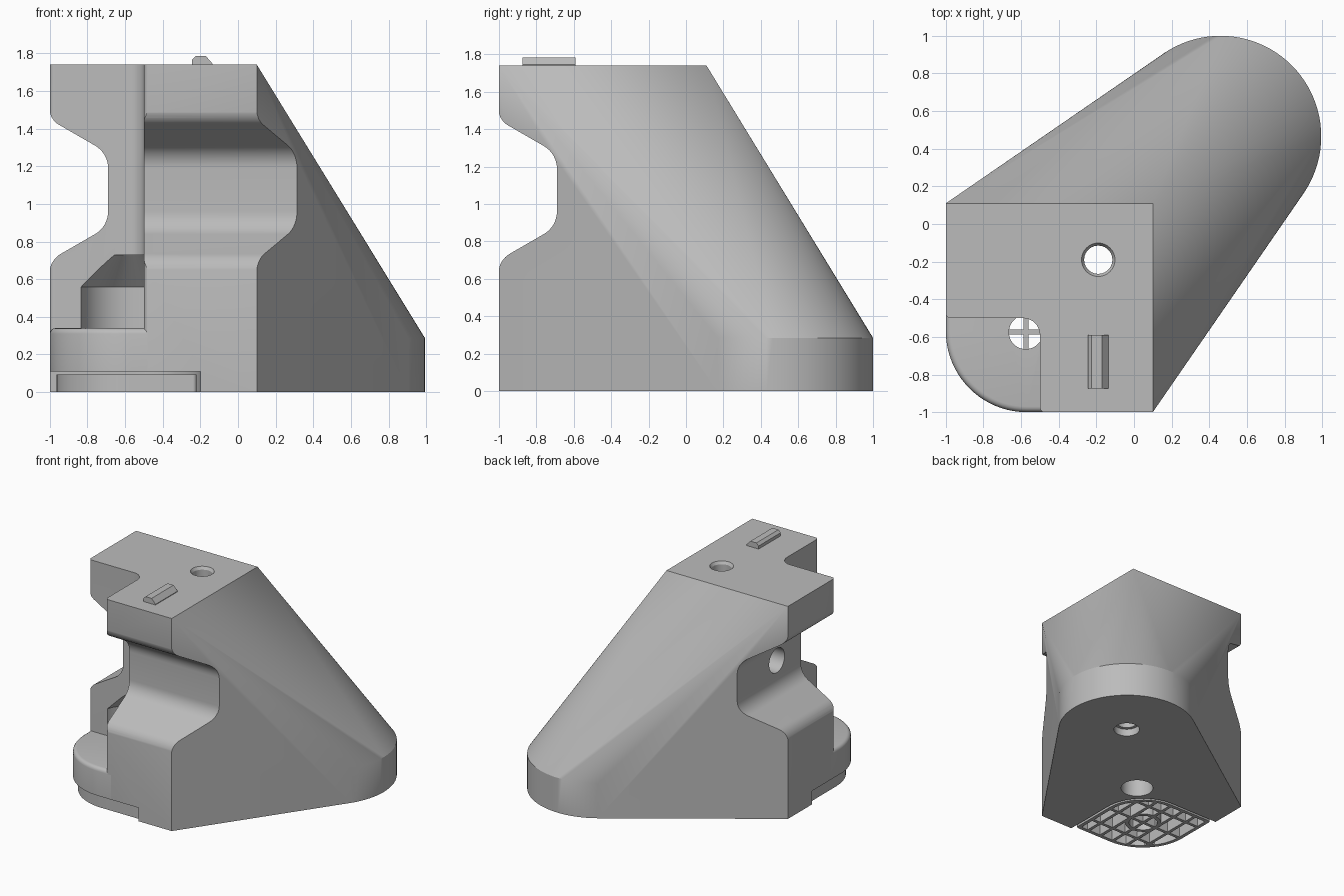
import bpy, bmesh
from math import sin, cos, pi, radians, tan
from mathutils import Vector, Matrix

if "Cube" in bpy.data.objects:
    bpy.data.objects.remove(bpy.data.objects["Cube"], do_unlink=True)

grey = bpy.data.materials.new("plain grey")
grey.use_nodes = True
grey.diffuse_color = (0.5, 0.5, 0.5, 1)
grey.node_tree.nodes["Principled BSDF"].inputs["Base Color"].default_value = (0.5, 0.5, 0.5, 1)


def finish(name, bm):
    bmesh.ops.recalc_face_normals(bm, faces=bm.faces[:])
    mesh = bpy.data.meshes.new(name)
    bm.to_mesh(mesh)
    bm.free()
    mesh.materials.append(grey)
    ob = bpy.data.objects.new(name, mesh)
    bpy.context.scene.collection.objects.link(ob)
    return ob


def rounded(corners, steps=8):
    """Outline from (u, v, radius) corners, with an arc at each non-zero radius."""
    out = []
    for i, (u, v, r) in enumerate(corners):
        p = Vector((u, v))
        if not r:
            out.append(p)
            continue
        a = (Vector(corners[i - 1][:2]) - p).normalized()
        b = (Vector(corners[(i + 1) % len(corners)][:2]) - p).normalized()
        half = a.angle(b) / 2
        centre = p + (a + b).normalized() * (r / sin(half))
        start = p + a * (r / tan(half)) - centre
        end = p + b * (r / tan(half)) - centre
        for k in range(steps + 1):
            t = k / steps
            w = pi - 2 * half
            out.append(centre + (start * sin((1 - t) * w) + end * sin(t * w)) / sin(w))
    return out


def prism(name, outline, lo, hi, axis="z"):
    place = {"x": lambda p, h: (h, p[0], p[1]),
             "y": lambda p, h: (p[0], h, p[1]),
             "z": lambda p, h: (p[0], p[1], h)}[axis]
    bm = bmesh.new()
    low = [bm.verts.new(place(p, lo)) for p in outline]
    high = [bm.verts.new(place(p, hi)) for p in outline]
    bm.faces.new(low)
    bm.faces.new(high)
    for i in range(len(low)):
        bm.faces.new((low[i - 1], low[i], high[i], high[i - 1]))
    return finish(name, bm)


def box(name, x0, x1, y0, y1, z0, z1):
    return prism(name, [(x0, y0), (x1, y0), (x1, y1), (x0, y1)], z0, z1)


def round_bar(name, x, y, z0, z1, r0, r1=None):
    bm = bmesh.new()
    bmesh.ops.create_cone(bm, cap_ends=True, segments=40, radius1=r0,
                          radius2=r0 if r1 is None else r1, depth=z1 - z0,
                          matrix=Matrix.Translation((x, y, (z0 + z1) / 2)))
    return finish(name, bm)


def cut(target, *cutters):
    for c in cutters:
        m = target.modifiers.new("cut", "BOOLEAN")
        m.operation = "DIFFERENCE"
        m.solver = "EXACT"
        m.object = c
        bpy.context.view_layer.objects.active = target
        bpy.ops.object.modifier_apply(modifier=m.name)
        bpy.data.objects.remove(c, do_unlink=True)


def smooth(ob):
    bpy.ops.object.select_all(action="DESELECT")
    ob.select_set(True)
    bpy.context.view_layer.objects.active = ob
    bpy.ops.object.shade_smooth_by_angle(angle=radians(28))


TOP, EDGE, INNER = 1.74, 0.1, 0.11
HUB = -0.575   # centre of the corner foot, in x and y
BORE = -0.19   # centre of the vertical bore, in x and y

# Main body: a square tower hulled with a low disc at the back left
bm = bmesh.new()
for x in (-1, EDGE):
    for y in (-1, INNER):
        for z in (0, TOP):
            bm.verts.new((x, y, z))
for i in range(96):
    a = 2 * pi * i / 96
    for z in (0, 0.285):
        bm.verts.new((0.46 + 0.535 * cos(a), 0.465 + 0.535 * sin(a), z))
hull = bmesh.ops.convex_hull(bm, input=bm.verts[:])
spare = {g for g in hull["geom_interior"] + hull["geom_unused"] if isinstance(g, bmesh.types.BMVert)}
bmesh.ops.delete(bm, geom=list(spare), context="VERTS")
bmesh.ops.dissolve_limit(bm, angle_limit=0.002, verts=bm.verts[:], edges=bm.edges[:])
body = finish("body", bm)

# Grip notches on the front and the right side
notch = rounded([(-1.2, 0.5, 0), (-1.002, 0.5, 0), (-1.002, 0.70, 0.12), (-0.69, 0.88, 0.14),
                 (-0.69, 1.27, 0.14), (-1.002, 1.45, 0.1), (-1.002, 1.6, 0), (-1.2, 1.6, 0)])
cut(body, prism("front_notch", notch, -1.3, 1.3, "x"),
    prism("side_notch", notch, -1.3, 1.3, "y"))

# Square corner recess, with a domed pocket behind it
recess = rounded([(-1.3, -0.3, 0), (-1.002, -0.3, 0), (-1.002, -0.5, 0.03), (-0.5, -0.5, 0.09),
                  (-0.5, -1.002, 0.03), (-0.3, -1.002, 0), (-0.3, -1.3, 0), (-1.3, -1.3, 0)])
cut(body, prism("corner_recess", recess, -0.2, 2),
    round_bar("pocket", HUB, HUB, 0.34, 0.56, 0.27),
    round_bar("pocket_dome", HUB, HUB, 0.559, 0.73, 0.27, 0.11))

# Grate seat under the body
seat = rounded([(-1.2, -1.2, 0), (-0.2, -1.2, 0), (-0.2, -0.2, 0.36), (-1.2, -0.2, 0)], 16)
cut(body, prism("grate_seat", seat, -0.1, 0.11))

# Bores and screw holes
side_hole = [(BORE + 0.1 * cos(k * pi / 16), 1.1 + 0.1 * sin(k * pi / 16)) for k in range(32)]
cut(body, round_bar("bore", BORE, BORE, -0.1, 1.9, 0.075),
    round_bar("bore_chamfer", BORE, BORE, TOP - 0.03, TOP + 0.01, 0.07, 0.095),
    round_bar("counterbore", BORE, BORE, -0.1, 0.4, 0.125),
    prism("side_hole", side_hole, -0.8, BORE, "x"),
    round_bar("disc_hole", 0.46, 0.46, -0.1, 0.06, 0.1),
    round_bar("disc_thread", 0.46, 0.46, 0.05, 0.25, 0.075),
    round_bar("foot_hole", HUB, HUB, 0.05, 0.4, 0.09))
smooth(body)

# Rounded corner foot
foot = prism("corner_foot", rounded([(-1, -1, 0.43), (-0.45, -1, 0), (-0.45, -0.45, 0),
                                     (-1, -0.45, 0)], 20), 0.11, 0.34)
bm = bmesh.new()
bm.from_mesh(foot.data)
rim = []
for e in bm.edges:
    mid = (e.verts[0].co + e.verts[1].co) / 2
    if mid.z > 0.339 and mid.x < -0.46 and mid.y < -0.46:
        rim.append(e)
bmesh.ops.bevel(bm, geom=rim, offset=0.03, segments=4, profile=0.5, affect="EDGES")
bm.to_mesh(foot.data)
bm.free()
cut(foot, round_bar("foot_hole", HUB, HUB, 0.05, 0.4, 0.09))
smooth(foot)

# Grate: a rounded frame whose opening is crossed by bars and a ring


def grate_outline(lo, hi, outer, inner):
    return rounded([(lo, lo, outer), (hi, lo, 0.02), (hi, hi, inner), (lo, hi, 0.02)], 14)


grate = prism("grate", grate_outline(-0.965, -0.22, 0.4, 0.34), 0, 0.095)
opening = prism("opening", grate_outline(-0.935, -0.25, 0.37, 0.31), -0.05, 0.2)
ring = round_bar("ring", HUB, HUB, -0.1, 0.3, 0.14)
cut(ring, round_bar("ring_core", HUB, HUB, -0.2, 0.4, 0.11))
cut(opening, ring)
for k in range(-2, 3):
    c = HUB + k * 0.125
    cut(opening, box("bar", c - 0.013, c + 0.013, -1.1, 0, -0.1, 0.3))
for k in range(-1, 2):
    c = HUB + k * 0.22
    cut(opening, box("bar", -1.1, 0, c - 0.013, c + 0.013, -0.1, 0.3))
cut(grate, opening)
smooth(grate)

# Locating rib on top
prism("top_rib", [(-0.245, TOP - 0.01), (-0.135, TOP - 0.01), (-0.135, TOP + 0.005), (-0.17, 1.785),
                  (-0.225, 1.785), (-0.245, 1.765)], -0.875, -0.59, "y")
